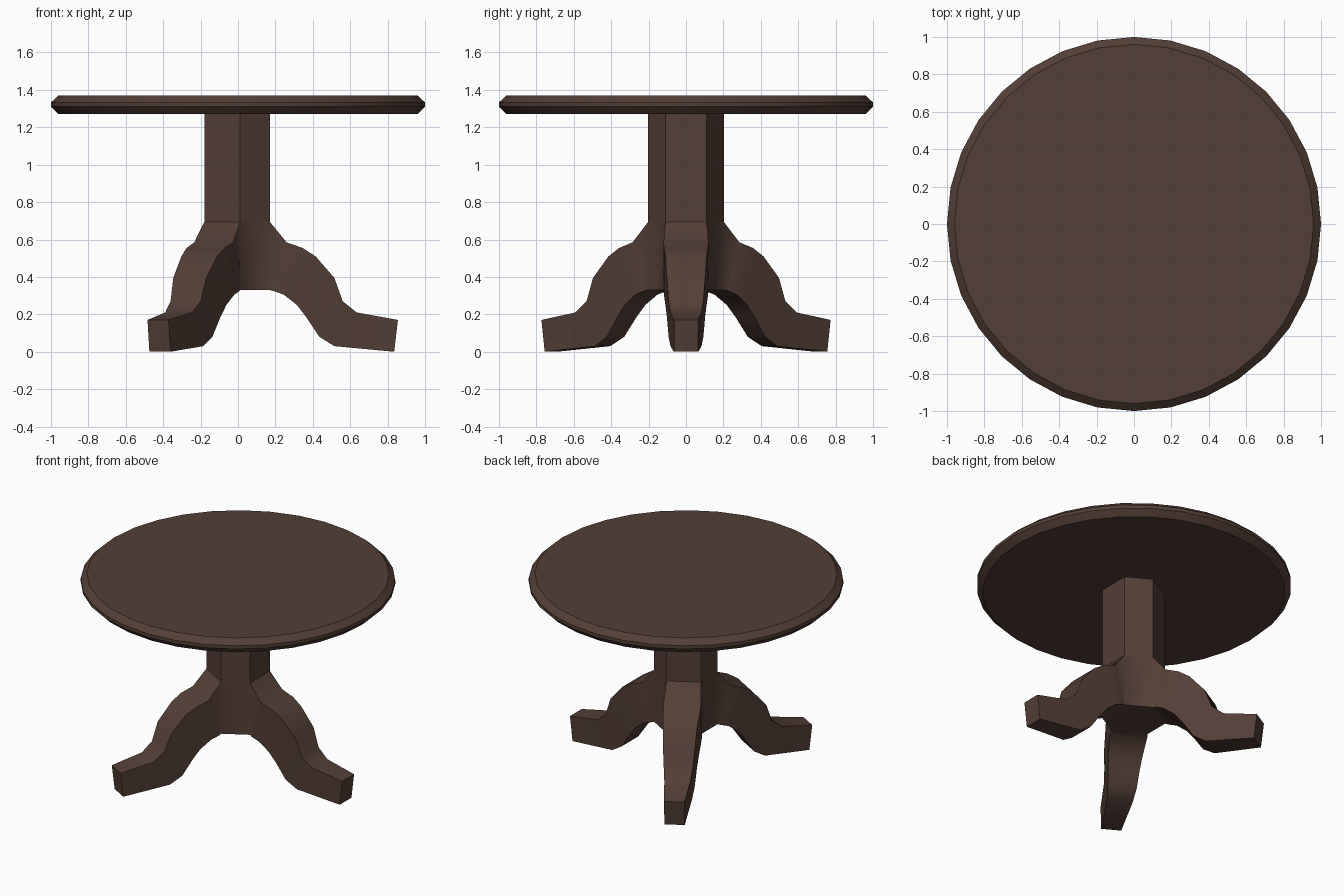
import bpy, bmesh
from math import pi, radians
from mathutils import Matrix, Vector

cube = bpy.data.objects.get("Cube")
if cube:
    bpy.data.objects.remove(cube)

wood = bpy.data.materials.new("dark brown wood")
wood.use_nodes = True
COLOR = (0.087, 0.049, 0.038, 1)
wood.diffuse_color = COLOR
wood.node_tree.nodes["Principled BSDF"].inputs["Base Color"].default_value = COLOR


def loft(bm, rings, cap_start=True, cap_end=True):
    """Bridge successive rings of points with quads and cap the ends."""
    loops = [[bm.verts.new(p) for p in ring] for ring in rings]
    n = len(loops[0])
    for a, b in zip(loops, loops[1:]):
        for i in range(n):
            j = (i + 1) % n
            bm.faces.new((a[i], a[j], b[j], b[i]))
    if cap_start:
        bm.faces.new(loops[0])
    if cap_end:
        bm.faces.new(loops[-1])


def finish(bm, name, angle):
    bmesh.ops.remove_doubles(bm, verts=bm.verts, dist=0.0005)
    bmesh.ops.recalc_face_normals(bm, faces=bm.faces)
    mesh = bpy.data.meshes.new(name)
    bm.to_mesh(mesh)
    bm.free()
    mesh.materials.append(wood)
    obj = bpy.data.objects.new(name, mesh)
    bpy.context.collection.objects.link(obj)
    bpy.ops.object.select_all(action='DESELECT')
    obj.select_set(True)
    bpy.context.view_layer.objects.active = obj
    bpy.ops.object.shade_smooth_by_angle(angle=radians(angle))


# Round tabletop with a bevelled rim
bm = bmesh.new()
rim = [(0.96, 1.27), (1, 1.31), (1, 1.333), (0.96, 1.37)]
loft(bm, [[Matrix.Rotation(2 * pi * i / 32, 3, 'Z') @ Vector((r, 0, z))
           for i in range(32)] for r, z in rim])
finish(bm, "tabletop", 30)

# Six-sided column, with its wider faces towards the legs
APOTHEM, HALF = 0.17, 0.11
spins = [Matrix.Rotation(2 * pi * k / 3, 3, 'Z') for k in range(3)]
HUB_TOP, HUB_BOTTOM = 0.695, 0.33


def hexagon(z):
    return [s @ Vector((APOTHEM, y, z)) for s in spins for y in (-HALF, HALF)]


bm = bmesh.new()
loft(bm, [hexagon(HUB_TOP), hexagon(1.28)], cap_start=False)
finish(bm, "column", 30)

# Pedestal base: hub webs and three curved legs in one mesh
# Each station: top x, top z, bottom x, bottom z, half width
stations = [
    (APOTHEM, HUB_TOP, APOTHEM, HUB_BOTTOM, HALF),
    (0.26, 0.585, 0.19, 0.325, 0.12),
    (0.345, 0.555, 0.245, 0.305, 0.118),
    (0.415, 0.51, 0.315, 0.25, 0.11),
    (0.515, 0.395, 0.365, 0.185, 0.102),
    (0.56, 0.27, 0.435, 0.08, 0.093),
    (0.635, 0.21, 0.515, 0.03, 0.083),
    (0.855, 0.17, 0.835, 0, 0.065),
]
bm = bmesh.new()
for s in spins:
    loft(bm, [[s @ Vector(p) for p in ((tx, -w, tz), (tx, w, tz), (bx, w, bz), (bx, -w, bz))]
              for tx, tz, bx, bz, w in stations], cap_start=False)
low, high = hexagon(HUB_BOTTOM), hexagon(HUB_TOP)
for i in (1, 3, 5):
    j = (i + 1) % 6
    bm.faces.new([bm.verts.new(p) for p in (low[i], low[j], high[j], high[i])])
bm.faces.new([bm.verts.new(p) for p in low])
finish(bm, "pedestal_base", 62)
